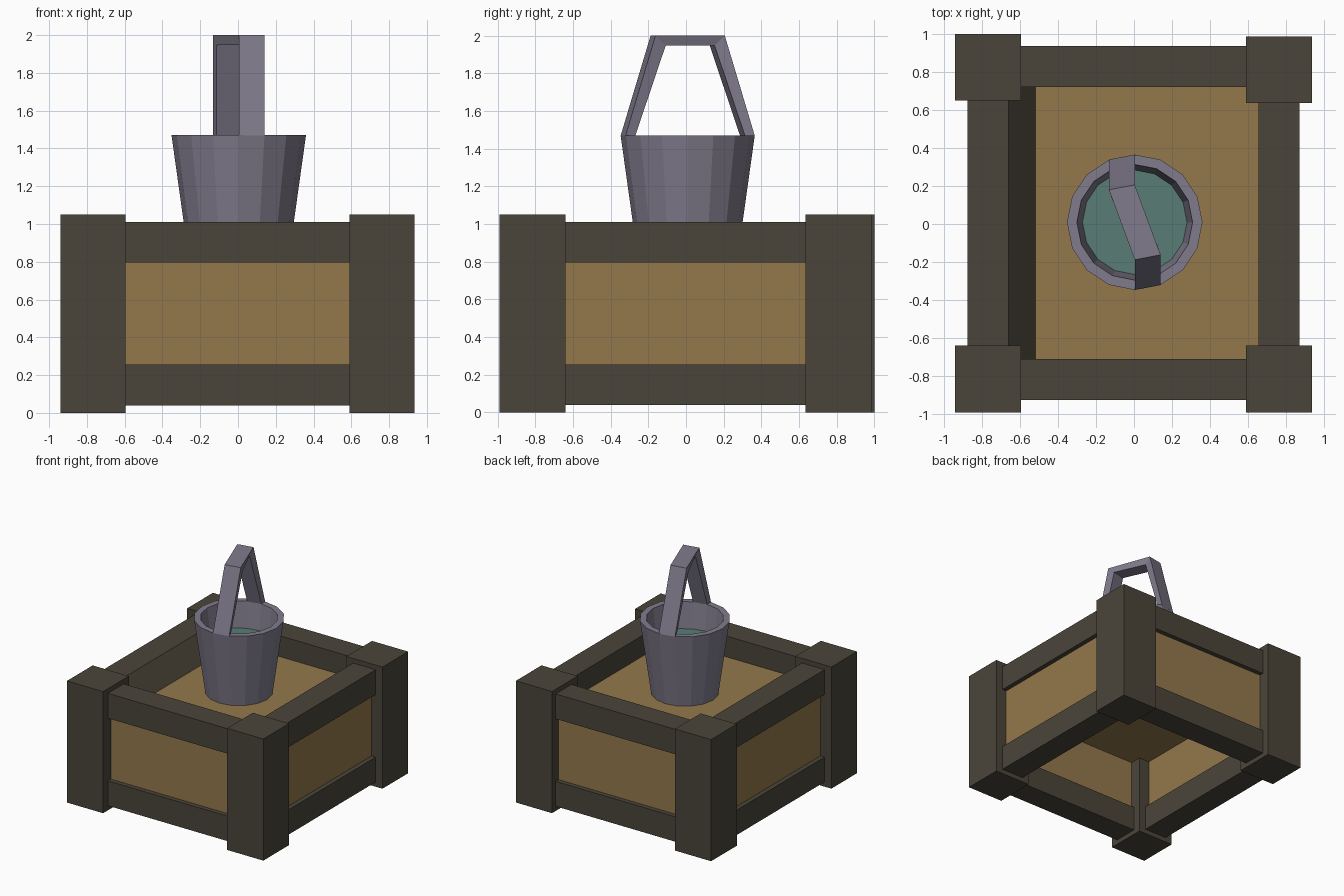
import bpy, bmesh, math

if "Cube" in bpy.data.objects:
    bpy.data.objects.remove(bpy.data.objects["Cube"])


def material(name, rgb):
    m = bpy.data.materials.new(name)
    m.diffuse_color = (*rgb, 1)
    m.use_nodes = True
    m.node_tree.nodes["Principled BSDF"].inputs["Base Color"].default_value = m.diffuse_color
    return m


DARK = material("dark_wood", (0.069, 0.060, 0.042))
BROWN = material("tan_board", (0.296, 0.190, 0.072))
METAL = material("grey_metal", (0.216, 0.198, 0.262))
WATER = material("green_water", (0.098, 0.205, 0.178))


def finish(name, bm, mat):
    bmesh.ops.recalc_face_normals(bm, faces=bm.faces)
    me = bpy.data.meshes.new(name)
    bm.to_mesh(me)
    bm.free()
    me.materials.append(mat)
    ob = bpy.data.objects.new(name, me)
    bpy.context.collection.objects.link(ob)
    return ob


def loft(name, rings, mat, cap=True):
    """Skin a series of equal-length point rings."""
    bm = bmesh.new()
    vs = [[bm.verts.new(p) for p in r] for r in rings]
    n = len(rings[0])
    for a, b in zip(vs, vs[1:]):
        for i in range(n):
            j = (i + 1) % n
            bm.faces.new((a[i], a[j], b[j], b[i]))
    if cap:
        bm.faces.new(vs[0])
        bm.faces.new(vs[-1])
    return finish(name, bm, mat)


def rect(x0, x1, y0, y1, z):
    return [(x0, y0, z), (x1, y0, z), (x1, y1, z), (x0, y1, z)]


def box(name, x0, x1, y0, y1, z0, z1, mat):
    return loft(name, [rect(x0, x1, y0, y1, z0), rect(x0, x1, y0, y1, z1)], mat)


# Corner posts
for name, x, y in (("front_left", -0.94, -0.99), ("front_right", 0.59, -0.99),
                   ("back_left", -0.94, 0.65), ("back_right", 0.59, 0.635)):
    box(name + "_post", x, x + 0.345, y, y + 0.35, 0, 1.05, DARK)

# Lower and upper rails; the upper left rail has a sloping inner side
for level, z0, z1 in (("lower", 0.04, 0.255), ("upper", 0.795, 1.01)):
    box(level + "_front_rail", -0.62, 0.62, -0.925, -0.71, z0, z1, DARK)
    box(level + "_back_rail", -0.62, 0.62, 0.72, 0.935, z0, z1, DARK)
    box(level + "_right_rail", 0.655, 0.87, -0.66, 0.66, z0, z1, DARK)
    foot = -0.49 if level == "upper" else -0.66
    loft(level + "_left_rail", [rect(-0.875, foot, -0.715, 0.725, z0),
                                rect(-0.875, -0.66, -0.715, 0.725, z1)], DARK)

# Hollow box of boards, open underneath
loft("board_box", [rect(-0.695, 0.69, -0.74, 0.75, 0.69),
                   rect(-0.695, 0.69, -0.74, 0.75, 0.10),
                   rect(-0.835, 0.83, -0.885, 0.895, 0.10),
                   rect(-0.835, 0.83, -0.885, 0.895, 0.83)], BROWN)

# Bucket
CX, CY, N = 0.004, 0.009, 16


def ring(r, z):
    return [(CX + r * math.cos(2 * math.pi * i / N),
             CY + r * math.sin(2 * math.pi * i / N), z) for i in range(N)]


loft("bucket", [ring(0.265, 0.82), ring(0.356, 1.47),
                ring(0.304, 1.47), ring(0.268, 1.20)], METAL)
loft("water", [ring(0.272, 1.23), ring(0.276, 1.25)], WATER)

# Handle: skewed strap whose ends sit on opposite rim facets
OX, OY = 0.136, 0.026


def strap(side, y_out, z_out, y_in, z_in):
    x = -OX * side
    return [(CX, CY + side * y_out, z_out),
            (CX + x, CY + side * (y_out - OY), z_out),
            (CX + x * 0.86, CY + side * (y_in - OY), z_in),
            (CX, CY + side * y_in, z_in)]


top_a, top_b = strap(1, 0.197, 2.0, 0.143, 1.947), strap(-1, 0.197, 2.0, 0.143, 1.947)
# the corners swap sides so the top bar stays untwisted
top_b = [top_b[i] for i in (1, 0, 3, 2)]
end_a, end_b = strap(1, 0.356, 1.469, 0.304, 1.469), strap(-1, 0.356, 1.469, 0.304, 1.469)
end_b = [end_b[i] for i in (1, 0, 3, 2)]
loft("handle", [end_a, top_a, top_b, end_b], METAL)
